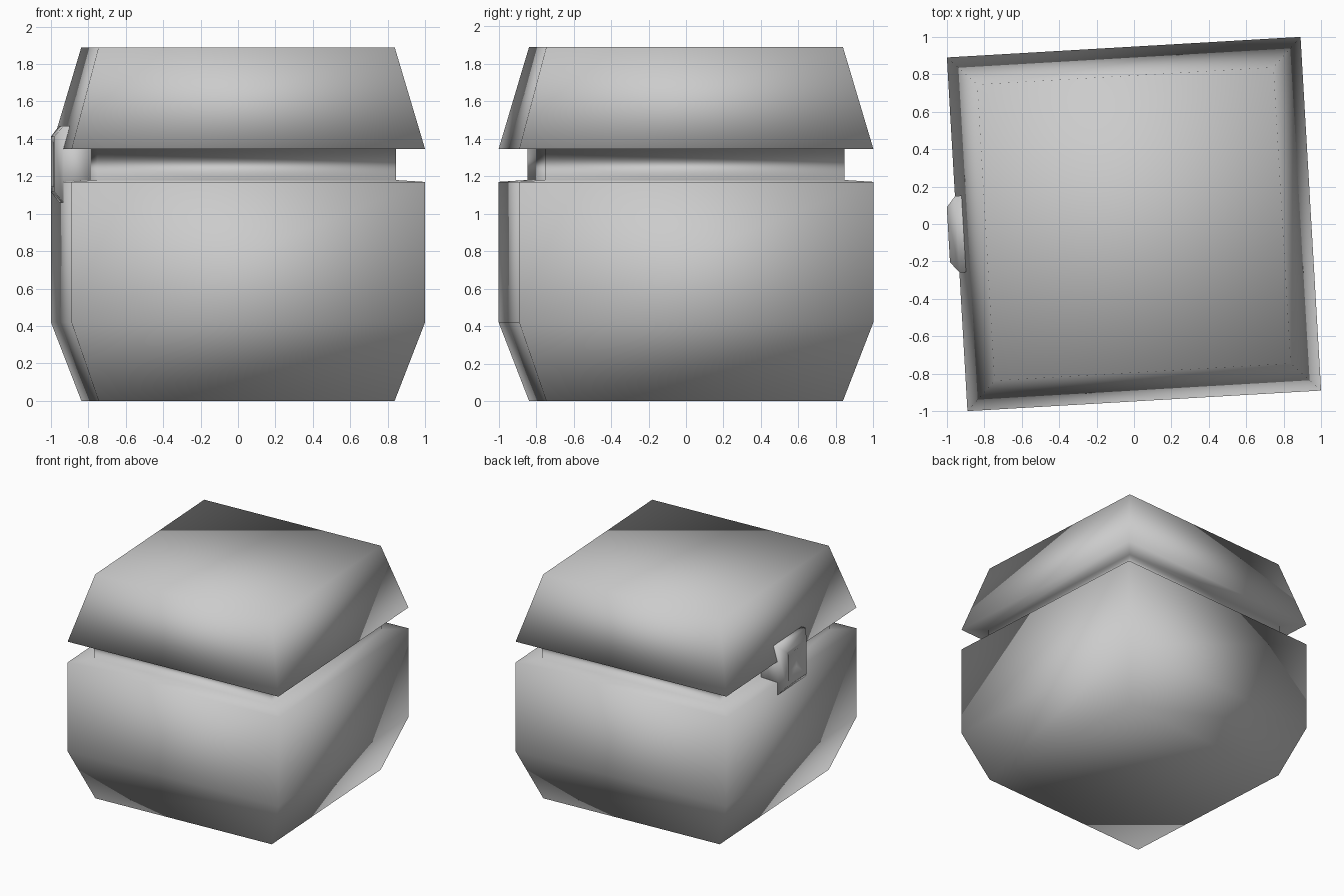
import bpy, bmesh
from math import radians
from mathutils import Matrix

cube = bpy.data.objects.get("Cube")
if cube:
    bpy.data.objects.remove(cube, do_unlink=True)

GREY = (0.6, 0.6, 0.6, 1)
grey = bpy.data.materials.new("plain_grey")
grey.use_nodes = True
grey.diffuse_color = GREY
grey.node_tree.nodes["Principled BSDF"].inputs["Base Color"].default_value = GREY

TURN = Matrix.Rotation(radians(3.33), 4, "Z")


def square_stack(name, profile, placement):
    """Bridge square rings given as (half width, height), and cap both ends."""
    bm = bmesh.new()
    corners = [(-1, -1), (1, -1), (1, 1), (-1, 1)]
    rings = [[bm.verts.new((x * half, y * half, height)) for x, y in corners]
             for half, height in profile]
    for low, high in zip(rings, rings[1:]):
        for i in range(4):
            j = (i + 1) % 4
            bm.faces.new((low[i], low[j], high[j], high[i]))
    bm.faces.new(reversed(rings[0]))
    bm.faces.new(rings[-1])
    for face in bm.faces:
        face.smooth = True
    bm.transform(placement)
    bm.normal_update()
    mesh = bpy.data.meshes.new(name)
    bm.to_mesh(mesh)
    bm.free()
    mesh.materials.append(grey)
    obj = bpy.data.objects.new(name, mesh)
    bpy.context.collection.objects.link(obj)
    return obj


# Box with tapered foot, recessed neck and tapered lid, as one smooth skin
square_stack("box_with_lid", [
    (0.793, 0), (0.947, 0.42), (0.947, 1.17),
    (0.80, 1.18), (0.80, 1.345),
    (0.947, 1.345), (0.793, 1.89),
], TURN)

# Latch bridging the gap on one side, with a bevelled rim and a recess
LATCH_PLACE = (TURN @ Matrix.Translation((0, 0, 1.265))
               @ Matrix.Rotation(radians(-90), 4, "Y"))
square_stack("latch", [
    (0.205, 0.79), (0.205, 0.946), (0.147, 0.994),
    (0.12, 0.994), (0.06, 0.955),
], LATCH_PLACE)
